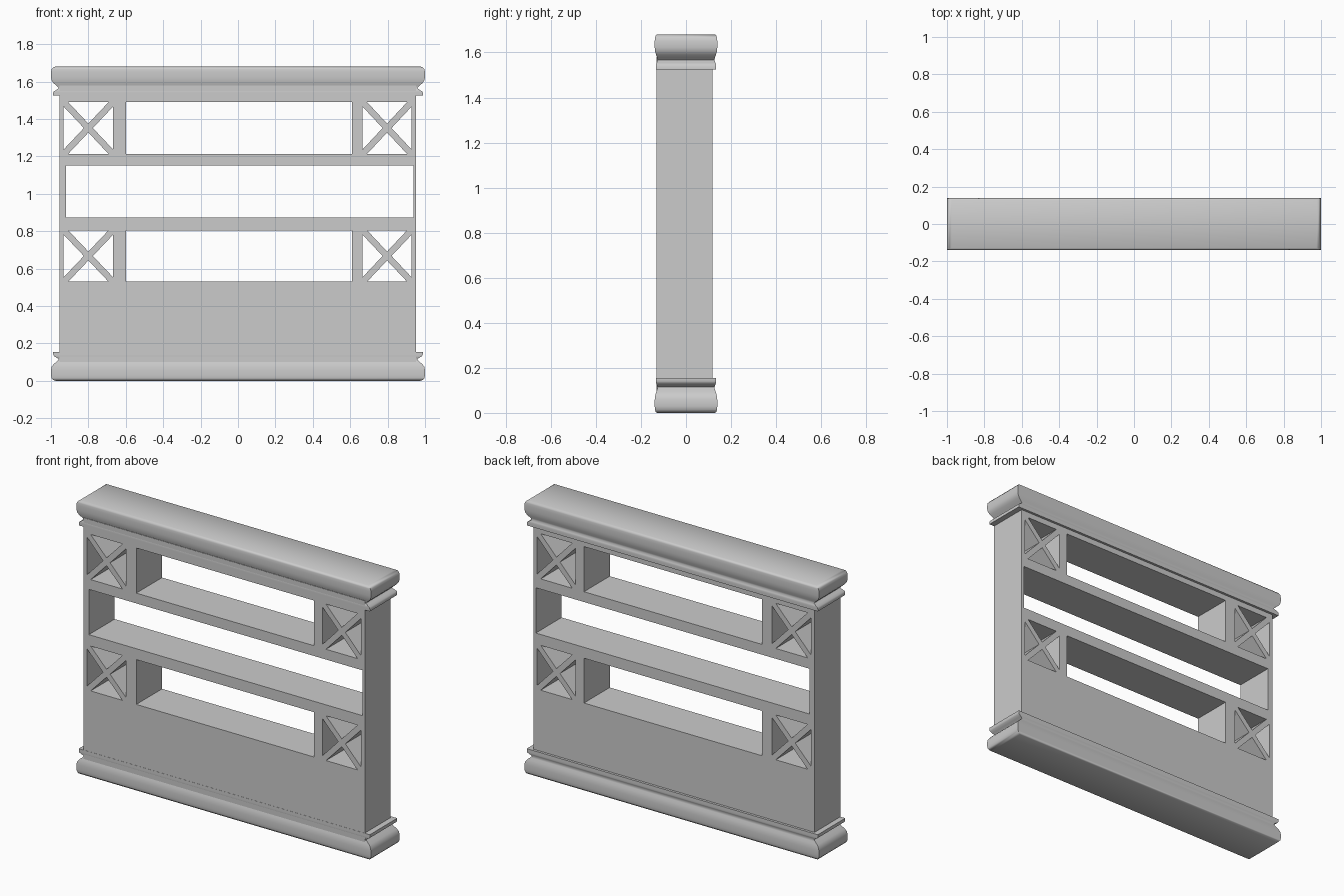
import bpy, bmesh, math

if "Cube" in bpy.data.objects:
    bpy.data.objects.remove(bpy.data.objects["Cube"])

HEIGHT = 1.68

grey = bpy.data.materials.new("plain grey")
grey.use_nodes = True
colour = (0.6, 0.6, 0.6, 1)
grey.diffuse_color = colour
grey.node_tree.nodes["Principled BSDF"].inputs["Base Color"].default_value = colour


def make_object(name, bm):
    bmesh.ops.recalc_face_normals(bm, faces=bm.faces)
    mesh = bpy.data.meshes.new(name)
    bm.to_mesh(mesh)
    bm.free()
    mesh.materials.append(grey)
    obj = bpy.data.objects.new(name, mesh)
    bpy.context.collection.objects.link(obj)
    return obj


def add_prism(bm, outline, front, back):
    """Extrude an (x, z) outline along y."""
    a = [bm.verts.new((x, front, z)) for x, z in outline]
    b = [bm.verts.new((x, back, z)) for x, z in outline]
    bm.faces.new(a)
    bm.faces.new(b[::-1])
    for i in range(len(a)):
        j = (i + 1) % len(a)
        bm.faces.new((a[i], b[i], b[j], a[j]))


def rectangle(x0, x1, z0, z1):
    return [(x0, z0), (x1, z0), (x1, z1), (x0, z1)]


def activate(obj):
    bpy.ops.object.select_all(action="DESELECT")
    obj.select_set(True)
    bpy.context.view_layer.objects.active = obj


# Solid panel
bm = bmesh.new()
add_prism(bm, rectangle(-0.955, 0.953, 0.1, 1.58), -0.132, 0.118)
panel = make_object("panel", bm)

# Openings: long slots, and square bays split by crossed slats
bm = bmesh.new()


def cut(outline):
    add_prism(bm, outline, -0.3, 0.3)


cut(rectangle(-0.92, 0.937, 0.872, 1.15))
gap = 0.024
for z0, z1 in ((0.53, 0.805), (1.213, 1.49)):
    cut(rectangle(-0.598, 0.61, z0, z1))
    for x0, x1 in ((-0.932, -0.668), (0.666, 0.928)):
        cx, cz = (x0 + x1) / 2, (z0 + z1) / 2
        for x, s in ((x0, -1), (x1, 1)):
            cut([(x, z0 + gap), (x, z1 - gap), (cx + s * gap, cz)])
        for z, s in ((z0, -1), (z1, 1)):
            cut([(x0 + gap, z), (x1 - gap, z), (cx, cz + s * gap)])
cutter = make_object("opening_cutter", bm)
cutter.hide_render = True

mod = panel.modifiers.new("openings", "BOOLEAN")
mod.operation = "DIFFERENCE"
mod.solver = "EXACT"
mod.object = cutter
activate(panel)
bpy.ops.object.modifier_apply(modifier=mod.name)
bpy.data.objects.remove(cutter)

# Moulding profile: half width, half depth, height, from the outer face inward
PROFILE = [
    (0.975, 0.128, 1.68), (0.988, 0.134, 1.676), (0.997, 0.138, 1.665),
    (1.0, 0.139, 1.65), (1.0, 0.139, 1.622), (0.996, 0.137, 1.605),
    (0.985, 0.133, 1.59), (0.968, 0.128, 1.576), (0.958, 0.126, 1.566),
    (0.97, 0.13, 1.556), (0.984, 0.133, 1.548), (0.988, 0.133, 1.54),
    (0.988, 0.133, 1.525),
]


def moulding(name, flipped):
    bm = bmesh.new()
    rings = []
    for hx, hy, z in PROFILE:
        if flipped:
            z = HEIGHT - z
        rings.append([bm.verts.new((sx * hx, sy * hy, z))
                      for sx, sy in ((-1, -1), (1, -1), (1, 1), (-1, 1))])
    for r, s in zip(rings, rings[1:]):
        for i in range(4):
            j = (i + 1) % 4
            bm.faces.new((r[i], r[j], s[j], s[i]))
    bm.faces.new(rings[0])
    bm.faces.new(rings[-1])
    obj = make_object(name, bm)
    activate(obj)
    bpy.ops.object.shade_smooth_by_angle(angle=math.radians(40))


moulding("top_moulding", False)
moulding("base_moulding", True)
